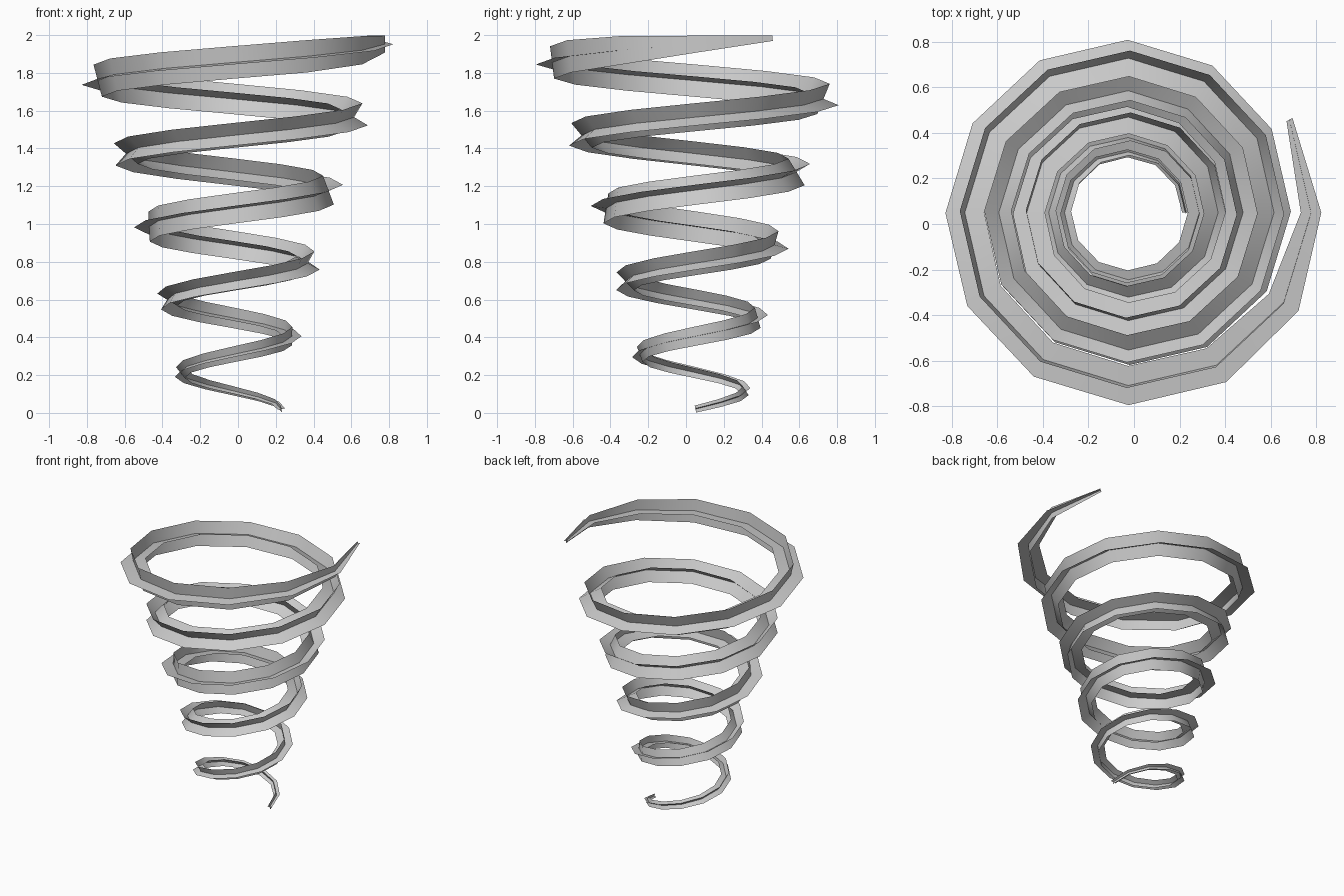
import bpy
from math import sin, cos, pi, atan2, hypot
from mathutils import Vector

if "Cube" in bpy.data.objects:
    bpy.data.objects.remove(bpy.data.objects["Cube"])

N = 61                      # segments, twelve per turn
STEP = pi / 6
RISE = 0.0322
CENTRE = Vector((-0.025, 0.05, 0.02))
# half-width of the ribbons along the spiral: (step, half-width)
WIDTHS = [(0, .019), (6, .037), (12, .05), (18, .062), (24, .072), (30, .08),
          (42, .084), (54, .088), (58, .086), (59, .075), (60, .045), (61, .015)]


def radius(k):
    return 0.255 + 0.0036 * k + 9.2e-5 * k * k


def half_width(k):
    for (a, u), (b, v) in zip(WIDTHS, WIDTHS[1:]):
        if k <= b:
            return u + (v - u) * (k - a) / (b - a)


# roll of the section accumulates as the helix climbs, level at step 60
def slope(k):
    return atan2(RISE, STEP * radius(k))


roll = [0.0]
for k in range(N):
    roll.append(roll[-1] + STEP * sin(slope(k + 0.5)))
level = roll[60]


def ribbon(name, offset):
    verts = []
    for k in range(N + 1):
        a = k * STEP
        out = Vector((cos(a), sin(a), 0))
        side = Vector((-sin(a), cos(a), 0))
        s = slope(k)
        up = Vector((0, 0, 1)) * cos(s) - side * sin(s)
        p = CENTRE + out * radius(k) + Vector((0, 0, RISE * k))
        f = roll[k] - level + offset
        d = (out * cos(f) + up * sin(f)) * half_width(k)
        verts += [p - d, p + d]
    faces = [(2 * k, 2 * k + 1, 2 * k + 3, 2 * k + 2) for k in range(N)]
    me = bpy.data.meshes.new(name)
    me.from_pydata([tuple(v) for v in verts], [], faces)
    me.shade_smooth()
    ob = bpy.data.objects.new(name, me)
    bpy.context.collection.objects.link(ob)
    return ob


# two crossed ribbons form the widening spiral
ribbon("spiral_ribbon_flat", 0)
ribbon("spiral_ribbon_upright", pi / 2)
